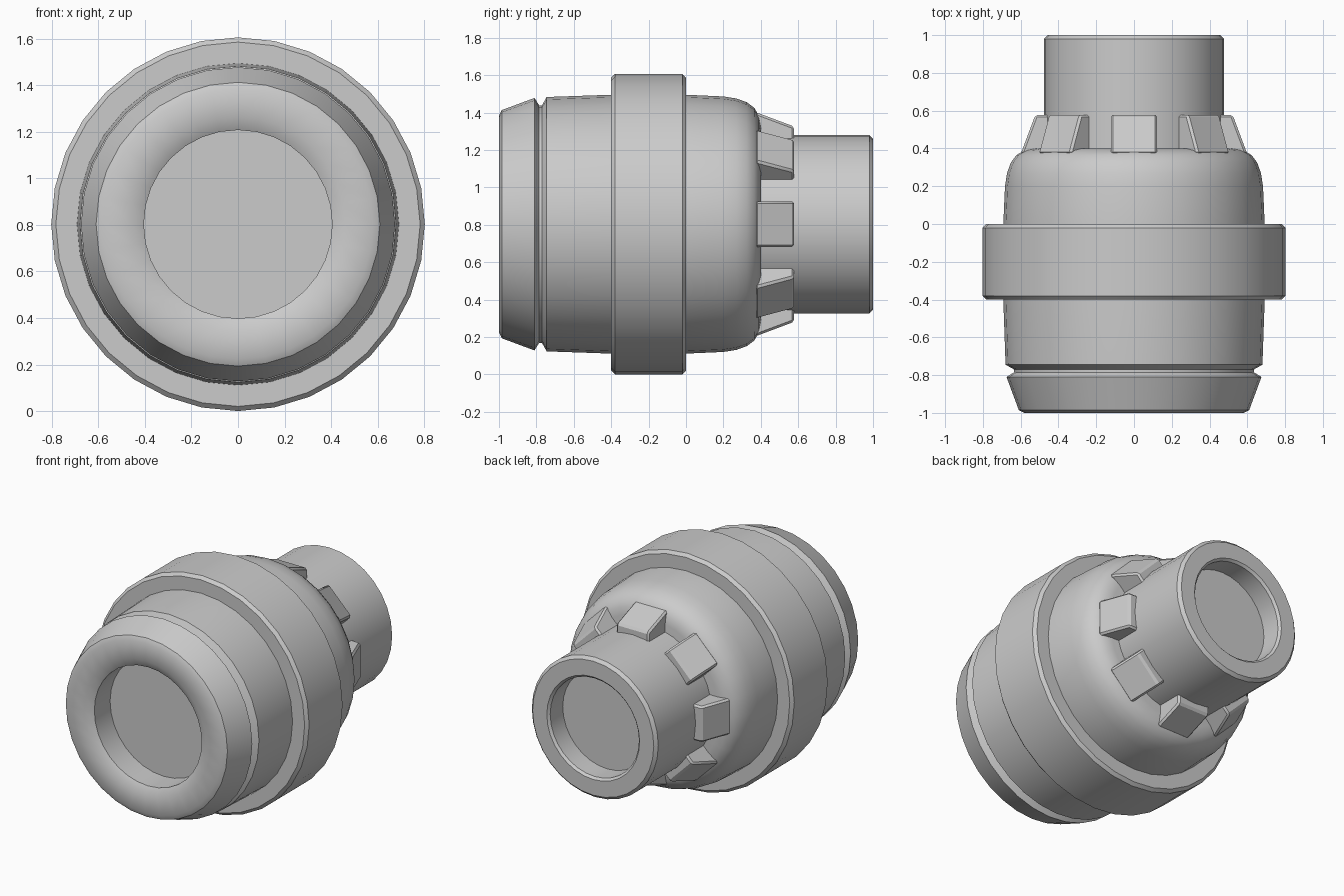
import bpy
import bmesh
from math import radians, pi
from mathutils import Matrix, Vector

cube = bpy.data.objects.get("Cube")
if cube:
    bpy.data.objects.remove(cube, do_unlink=True)

RADIUS = 0.803
CENTRE = Vector((0, 0, RADIUS))
SIDES = 32

grey = bpy.data.materials.new("plain grey")
grey.use_nodes = True
colour = (0.6, 0.6, 0.6, 1)
grey.diffuse_color = colour
grey.node_tree.nodes["Principled BSDF"].inputs["Base Color"].default_value = colour


def finish(bm, name, angle):
    """Turn a bmesh into a shaded object."""
    bmesh.ops.recalc_face_normals(bm, faces=bm.faces)
    mesh = bpy.data.meshes.new(name)
    bm.to_mesh(mesh)
    bm.free()
    mesh.materials.append(grey)
    obj = bpy.data.objects.new(name, mesh)
    bpy.context.collection.objects.link(obj)
    bpy.ops.object.select_all(action='DESELECT')
    obj.select_set(True)
    bpy.context.view_layer.objects.active = obj
    bpy.ops.object.shade_smooth_by_angle(angle=radians(angle))
    return obj


def lathe(name, profile, closed=False, angle=30):
    """Revolve (y, radius) points about the long axis."""
    bm = bmesh.new()
    verts = [bm.verts.new(CENTRE + Vector((0, y, r))) for y, r in profile]
    edges = [bm.edges.new(pair) for pair in zip(verts, verts[1:])]
    if closed:
        edges.append(bm.edges.new((verts[-1], verts[0])))
    bmesh.ops.spin(bm, geom=verts + edges, cent=CENTRE, axis=(0, 1, 0),
                   angle=2 * pi, steps=SIDES, use_duplicate=False)
    bmesh.ops.remove_doubles(bm, verts=bm.verts, dist=0.0005)
    return finish(bm, name, angle)


# Main housing with recessed mouth, tapered nose, groove and rounded shoulder
lathe("housing", [
    (-0.80, 0), (-0.80, 0.405), (-0.97, 0.405), (-1, 0.46), (-1, 0.58),
    (-0.985, 0.61), (-0.81, 0.675), (-0.785, 0.635), (-0.77, 0.635),
    (-0.745, 0.68), (-0.40, 0.692), (0, 0.692), (0.20, 0.683),
    (0.27, 0.672), (0.325, 0.652), (0.365, 0.622), (0.39, 0.58),
    (0.40, 0.53), (0.40, 0)], angle=32)

# Raised collar with chamfered rims
lathe("collar", [
    (-0.40, 0.65), (-0.40, RADIUS - 0.02), (-0.38, RADIUS),
    (-0.02, RADIUS), (0, RADIUS - 0.02), (0, 0.65)], closed=True)

# Rear tube with shallow socket
lathe("rear_tube", [
    (0.36, 0), (0.36, 0.477), (0.98, 0.477), (1, 0.457),
    (1, 0.35), (0.985, 0.335), (0.85, 0.335), (0.85, 0)])

# Sloping lugs around the base of the tube
for i in range(8):
    bm = bmesh.new()
    bmesh.ops.create_cube(bm, size=1)
    for v in bm.verts:
        rear = v.co.y > 0
        outer = v.co.z > 0
        v.co.x *= 0.245
        v.co.y = 0.578 if rear else 0.37
        v.co.z = (0.522 if rear else 0.60) if outer else 0.43
    bmesh.ops.bevel(bm, geom=bm.edges[:], offset=0.012, segments=1,
                    affect='EDGES')
    turn = Matrix.Translation(CENTRE) @ Matrix.Rotation(i * pi / 4, 4, 'Y')
    bmesh.ops.transform(bm, matrix=turn, verts=bm.verts)
    finish(bm, f"lug_{i + 1}", 30)
